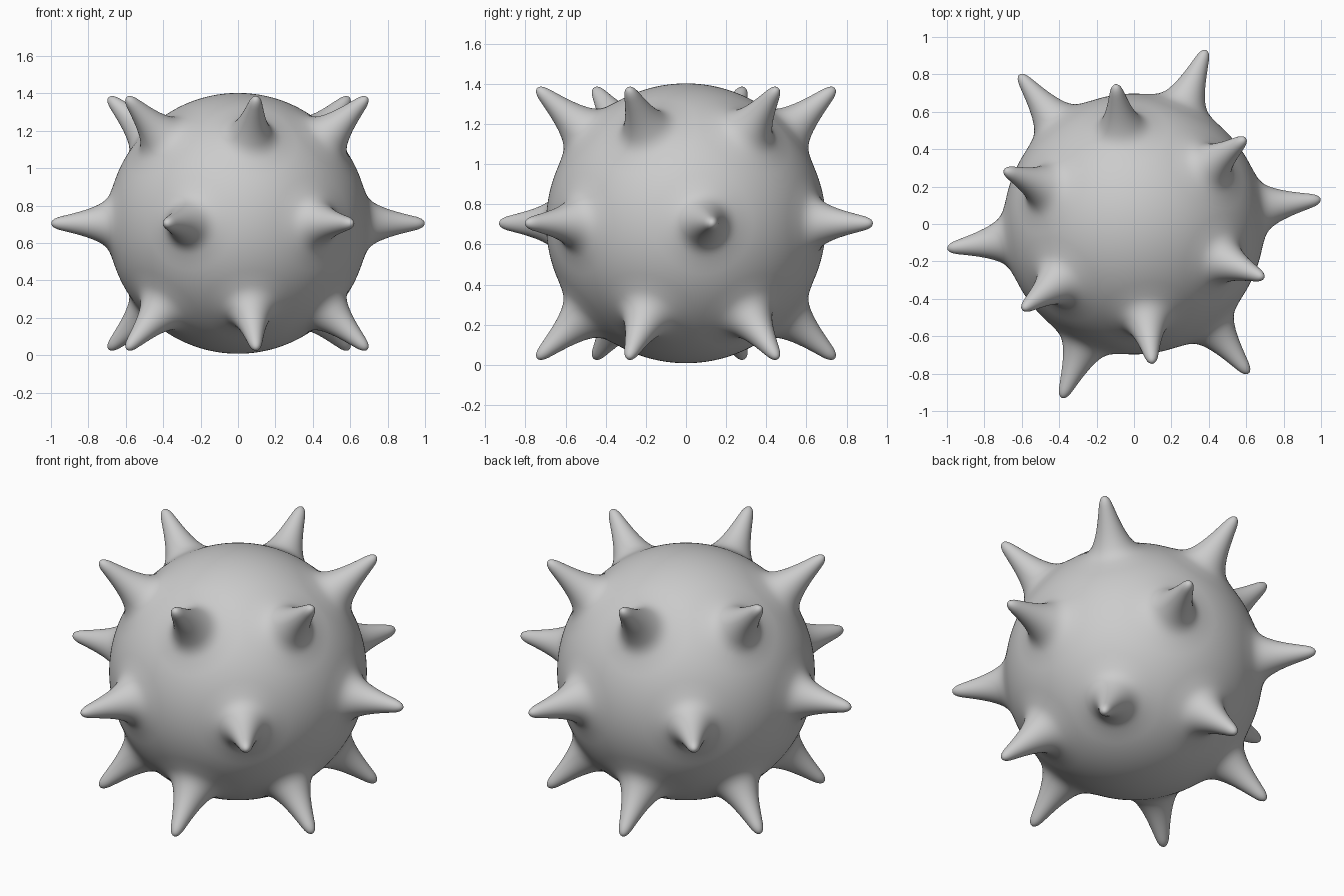
import bpy, bmesh
from math import sin, cos, radians
from mathutils import Vector

if "Cube" in bpy.data.objects:
    bpy.data.objects.remove(bpy.data.objects["Cube"])

R = 0.697          # ball radius
CENTRE_Z = 0.705
SPREAD = 0.37      # angular radius of the flared spike base

# spike half profile: (distance from axis, height along axis), base to tip
PROFILE = [Vector(p) for p in (
    (R * sin(SPREAD), R * cos(SPREAD)), (0.192, 0.673), (0.148, 0.694),
    (0.118, 0.722), (0.096, 0.76), (0.076, 0.81), (0.058, 0.87),
    (0.043, 0.93), (0.032, 0.972), (0.018, 0.998), (0.0, 1.007))]


def direction(azimuth, elevation):
    a, e = radians(azimuth), radians(elevation)
    return Vector((cos(e) * cos(a), cos(e) * sin(a), sin(e)))


def profile_at(t):
    """Smooth (Catmull-Rom) point on the profile, t = 0 base, 1 tip."""
    n = len(PROFILE) - 1
    i = min(int(t * n), n - 1)
    f = t * n - i
    p1, p2 = PROFILE[i], PROFILE[i + 1]
    p0 = PROFILE[i - 1] if i > 0 else 2 * p1 - p2
    p3 = PROFILE[i + 2] if i + 2 <= n else Vector((-p1.x, p1.y))
    return 0.5 * (2 * p1 + (p2 - p0) * f + (2 * p0 - 5 * p1 + 4 * p2 - p3) * f * f
                  + (3 * p1 - p0 - 3 * p2 + p3) * f ** 3)


# three rings of six spikes: equator, upper and lower
axes = []
for k in range(6):
    axes.append(direction(7.5 + 60 * k, 0))
    axes.append(direction(37.5 + 60 * k, 42))
    axes.append(direction(37.5 + 60 * k, -42))

# ball skin, pulled out into spikes
bm = bmesh.new()
bmesh.ops.create_icosphere(bm, subdivisions=7, radius=R)
for v in bm.verts:
    d = v.co.normalized()
    axis = max(axes, key=d.dot)
    angle = d.angle(axis)
    if angle < SPREAD:
        side = d - axis * d.dot(axis)
        if side.length > 1e-6:
            side.normalize()
        w, h = profile_at(1 - angle / SPREAD)
        v.co = axis * h + side * max(w, 0)
for f in bm.faces:
    f.smooth = True

mesh = bpy.data.meshes.new("spiked_ball")
bm.to_mesh(mesh)
bm.free()
ball = bpy.data.objects.new("spiked_ball", mesh)
ball.location.z = CENTRE_Z
bpy.context.collection.objects.link(ball)
